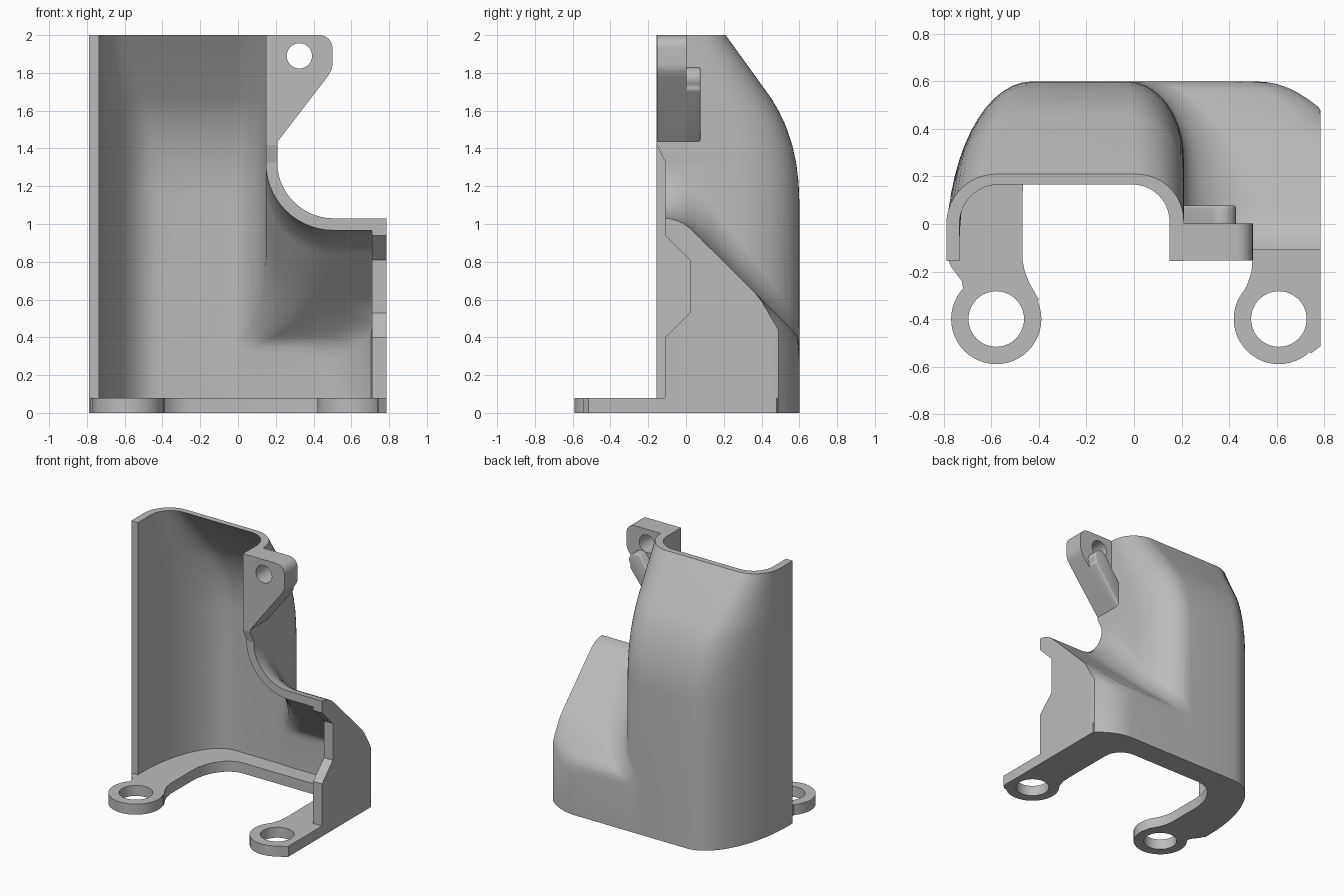
import bpy, bmesh, math
from mathutils import Vector

if "Cube" in bpy.data.objects:
    bpy.data.objects.remove(bpy.data.objects["Cube"], do_unlink=True)

grey = bpy.data.materials.new("plain_grey")
grey.use_nodes = True
GREY = (0.5, 0.5, 0.5, 1)
grey.diffuse_color = GREY
grey.node_tree.nodes["Principled BSDF"].inputs["Base Color"].default_value = GREY


def clamp(t):
    return max(0.0, min(1.0, t))


def lerp(points, v):
    """Piecewise linear value, extended past the last point."""
    for (a, fa), (b, fb) in zip(points, points[1:]):
        if v <= b or (b, fb) == points[-1]:
            return fa + (fb - fa) * (v - a) / (b - a)


def loft(name, rings):
    """Closed solid through rings with equal point counts."""
    bm = bmesh.new()
    loops = [[bm.verts.new(p) for p in ring] for ring in rings]
    for a, b in zip(loops, loops[1:]):
        for i in range(len(a)):
            j = (i + 1) % len(a)
            bm.faces.new((a[i], a[j], b[j], b[i]))
    bm.faces.new(loops[0])
    bm.faces.new(loops[-1])
    bmesh.ops.recalc_face_normals(bm, faces=bm.faces)
    mesh = bpy.data.meshes.new(name)
    bm.to_mesh(mesh)
    bm.free()
    ob = bpy.data.objects.new(name, mesh)
    bpy.context.collection.objects.link(ob)
    mesh.materials.append(grey)
    return ob


def extrude(name, outline, axis, lo, hi):
    """Extrude a 2D outline along axis 0, 1 or 2."""
    def at(p, d):
        q = list(p)
        q.insert(axis, d)
        return Vector(q)
    return loft(name, [[at(p, d) for p in outline] for d in (lo, hi)])


def circle(cx, cy, r, n=48):
    return [(cx + r * math.cos(math.tau * i / n), cy + r * math.sin(math.tau * i / n))
            for i in range(n)]


def arc(cx, cy, a, b, start, end, n=14):
    angles = [math.radians(start + (end - start) * i / n) for i in range(n + 1)]
    return [(cx + a * math.cos(t), cy + b * math.sin(t)) for t in angles]


def boolean(target, tool, operation):
    mod = target.modifiers.new(operation.lower(), 'BOOLEAN')
    mod.operation, mod.solver, mod.object = operation, 'EXACT', tool
    bpy.context.view_layer.objects.active = target
    bpy.ops.object.modifier_apply(modifier=mod.name)
    bpy.data.objects.remove(tool, do_unlink=True)


# Tall hood: rounded plan section whose back leans forward near the top
BACK = [(0, .6), (1.12, .6), (1.22, .596), (1.32, .584), (1.42, .562),
        (1.52, .528), (1.6, .49), (1.66, .455), (2, .21)]


def hood(name, levels, wall, front):
    rings = []
    for z in levels:
        back = lerp(BACK, max(z, 0))
        t = (.6 - back) / .39
        back -= wall * .8
        left, right = -.79 + wall, .21 - wall * 1.1
        la, lb = .36 - .15 * t - wall * .8, .7 - .49 * t - wall * .8
        ra, rb = .24 - .04 * t - wall * .8, .33 - .13 * t - wall * .8
        plan = [(left, front)]
        plan += arc(left + la, back - lb, la, lb, 180, 90)
        plan += arc(right - ra, back - rb, ra, rb, 90, 0)
        plan += [(right, front)]
        rings.append([(x, y, z) for x, y in plan])
    return loft(name, rings)


# Low side housing: sloping roof that blends into the hood wall
ROOF = [(-.11, 1.03), (-.07, 1.026), (-.03, 1.012), (.01, .987), (.05, .95),
        (.57, .43), (.59, .4), (.597, .375), (.6, .35)]
STATIONS = [-.11 + .03 * i for i in range(23)] + [.57, .58, .59, .596, .6]


def housing(name, wall, floor):
    inner = wall > 0
    rings = []
    for y in STATIONS:
        drop = (.055 - .025 * clamp(y / .1)) if inner else 0
        roof = lerp(ROOF, y) - drop
        s = clamp((y - .27) / .33)
        side = -.03 + .24 * math.sqrt(1 - s * s) - wall * 1.1
        r = .3 - .19 * clamp((y - .1) / .5) + wall * 1.1
        end = min(.785, .52 + .265 * math.sqrt(max(0, .6 - y) / .115)) - wall * 1.36
        round_off = .07 * clamp((y - .39) / .095)
        prof = [(side - .1, floor), (side - .1, roof + r)]
        prof += arc(side - .003 + r, roof + r, r, r, 180, 270)
        prof += [(max(end - .12, side + r + .01), roof),
                 (end - .04, roof - round_off * .4), (end, roof - round_off), (end, floor)]
        place = y - (.05 if inner else 0)
        rings.append([(x, place, z) for x, z in prof])
    if inner:
        rings.insert(0, [(x, -.3, z) for x, _, z in rings[0]])
    return loft(name, rings)


levels = [z for z, _ in BACK]
shell = hood("shell", levels, 0, -.155)
boolean(shell, housing("housing_outside", 0, 0), 'UNION')
boolean(shell, hood("hood_cavity", [-.1] + levels[1:] + [2.1], .055, -.3), 'DIFFERENCE')
boolean(shell, housing("housing_cavity", .055, -.1), 'DIFFERENCE')

# Front trim on the right half, and the notch in the end wall
trim = extrude("trim_cutter", [(-.3, -.1), (-.11, -.1), (-.11, 1.33), (-.156, 1.42), (-.3, 1.42)],
               0, 0, .9)
boolean(shell, trim, 'DIFFERENCE')
notch = extrude("notch_cutter", [(-.15, .36), (.02, .53), (.02, .81), (-.15, .98)], 0, .6, .9)
boolean(shell, notch, 'DIFFERENCE')

# Base flange with two ring feet
plan = [(-.58, -.4), (-.72, -.27), (-.725, -.24), (-.77, -.18), (-.786, -.14)]
plan += arc(-.43, -.1, .355, .69, 180, 90)
plan += [(.52, .59), (.63, .572), (.72, .53), (.785, .48), (.785, -.515), (.745, -.545),
         (.61, -.4), (.44, -.32), (.475, -.26), (.495, -.2), (.5, -.13)]
plan += arc(.36, .28, .14, .14, 0, 90, 6)
plan += arc(-.25, .12, .22, .3, 90, 180, 8)
plan += [(-.47, -.15), (-.46, -.2), (-.44, -.25), (-.4, -.32)]
flange = extrude("base_flange", plan, 2, 0, .08)
feet = [(-.58, -.4), (.61, -.4)]
for x, y in feet:
    boolean(flange, extrude("foot_ring", circle(x, y, .19), 2, 0, .08), 'UNION')
for x, y in feet:
    boolean(flange, extrude("foot_hole", circle(x, y, .117), 2, -.1, .2), 'DIFFERENCE')
boolean(flange, extrude("end_trim", [(.785, -.8), (1, -.8), (1, .8), (.785, .8)], 2, -.1, .2),
        'DIFFERENCE')

# Screw tab at the top with a rib along its sloping edge
tab_outline = [(.152, 2), (.152, 1.43), (.205, 1.43), (.47, 1.775)]
tab_outline += arc(.4, 1.85, .1, .1, -25, 0, 4) + arc(.43, 1.93, .07, .07, 0, 90, 8)
tab = extrude("screw_tab", tab_outline, 1, -.153, .003)
rib_outline = [(.17, 1.43), (.205, 1.43), (.42, 1.71)]
rib_outline += arc(.37, 1.77, .06, .06, -40, 130, 8) + [(.17, 1.58)]
rib = extrude("tab_rib", rib_outline, 1, -.01, .078)
bevel = rib.modifiers.new("round", 'BEVEL')
bevel.width, bevel.segments = .025, 3
bpy.context.view_layer.objects.active = rib
bpy.ops.object.modifier_apply(modifier="round")
boolean(tab, rib, 'UNION')
boolean(tab, extrude("screw_hole", circle(.325, 1.89, .067, 32), 1, -.3, .3), 'DIFFERENCE')

# Smooth the curves, keep the edges crisp
for ob in bpy.context.view_layer.objects:
    ob.select_set(ob in (shell, flange, tab))
bpy.context.view_layer.objects.active = shell
bpy.ops.object.shade_smooth_by_angle(angle=math.radians(32))
